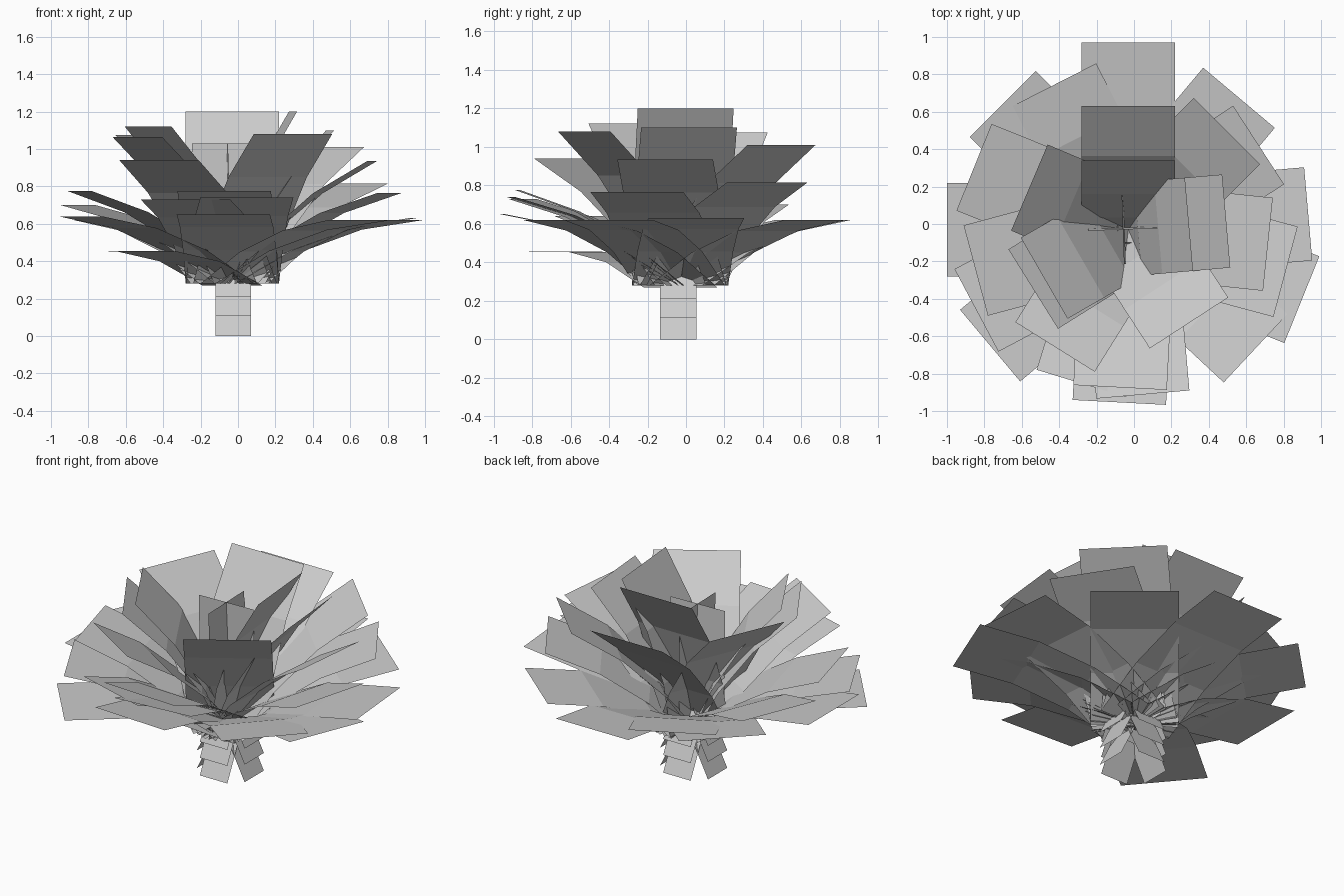
import bpy
from math import radians, cos, sin

if "Cube" in bpy.data.objects:
    bpy.data.objects.remove(bpy.data.objects["Cube"])


def card_strip(name, profile, width, azimuth, centre):
    """Flat strip following a (radius, height) profile, turned about the plant axis."""
    a = radians(azimuth)
    verts = []
    for r, z in profile:
        for s in (-width / 2, width / 2):
            verts.append((centre[0] + r * cos(a) - s * sin(a),
                          centre[1] + r * sin(a) + s * cos(a), z))
    faces = [(2 * i, 2 * i + 1, 2 * i + 3, 2 * i + 2) for i in range(len(profile) - 1)]
    mesh = bpy.data.meshes.new(name)
    mesh.from_pydata(verts, [], faces)
    obj = bpy.data.objects.new(name, mesh)
    bpy.context.collection.objects.link(obj)
    return obj


def arc(radius, tip, base=0.28, sag=0.07, steps=3):
    """Gently drooping leaf profile from the crown to the tip."""
    rise = tip - base
    pts = []
    for i in range(steps + 1):
        t = i / steps
        k = sag * 4 * t * (1 - t)
        pts.append((radius * t - rise * k, base + rise * t + radius * k))
    return pts


# Leaves: direction in degrees, reach, tip height
leaves = [
    # low outer ring
    (90, 1.00, .62), (50, .92, .62), (5, .965, .63), (-22, 1.0, .62),
    (-43, .93, .62), (-93, .925, .65), (208, .92, .64),
    (180, .97, .62), (135, .95, .62),
    # middle ring
    (-15, .87, .765), (-85, .885, .74), (-93, .845, .775), (195, .845, .775),
    (158, .89, .70), (117, .87, .62), (33, .83, .815), (-6, .75, .935),
    (238, .74, .94), (253, .86, .73),
    # upright inner ring
    (157, .575, 1.075), (90, .66, 1.04), (90, .37, 1.2), (45, .745, 1.01),
    (5, .525, 1.1), (5, .325, 1.2), (-57, .595, 1.08), (212, .60, 1.065),
    (210, .52, 1.12),
]
for azimuth, reach, tip in leaves:
    card_strip("leaf", arc(reach, tip), 0.5, azimuth, (-0.03, -0.03))

# Lowest leaf, flattening out towards the tip
card_strip("drooping_leaf", [(0, .27), (.30, .40), (.60, .453), (.965, .455)],
           0.5, 220, (-0.03, -0.03))

# Crossed upright cards in the heart of the plant
for azimuth in (2, 92):
    card_strip("heart_leaf", [(0, .28), (0.01, .65), (0, 1.03)], 0.37, azimuth, (-0.06, -0.03))

# Stubby trunk: three stacked tiers of four splayed cards
for foot in (0, .11, .21):
    for azimuth in (0, 90, 180, 270):
        card_strip("trunk_card", [(0.06, foot + .21), (0.165, foot)],
                   0.19, azimuth, (-0.025, -0.04))
